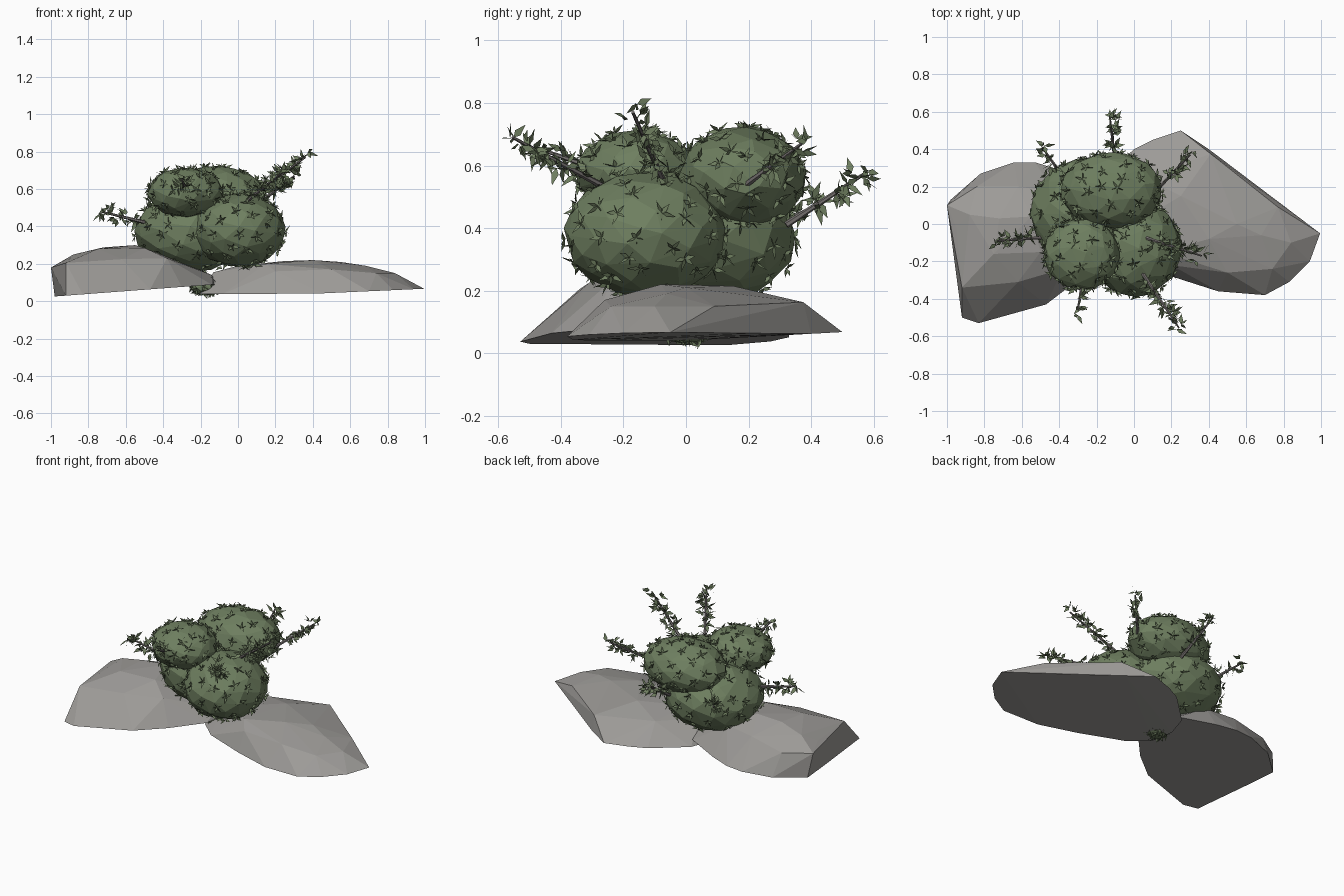
import bpy, bmesh, math, random
from mathutils import Vector, Matrix

random.seed(4)
cube = bpy.data.objects.get("Cube")
if cube:
    bpy.data.objects.remove(cube, do_unlink=True)


def material(name, r, g, b):
    m = bpy.data.materials.new(name)
    m.use_nodes = True
    m.diffuse_color = (r, g, b, 1)
    m.node_tree.nodes["Principled BSDF"].inputs["Base Color"].default_value = (r, g, b, 1)
    return m


STONE = material("warm grey stone", 0.335, 0.325, 0.31)
FOLIAGE = material("moss green", 0.155, 0.21, 0.115)
LEAF = material("leaf green", 0.155, 0.205, 0.113)
BARK = material("grey bark", 0.18, 0.165, 0.16)


def finish(name, bm, mat):
    mesh = bpy.data.meshes.new(name)
    bm.to_mesh(mesh)
    bm.free()
    mesh.materials.append(mat)
    obj = bpy.data.objects.new(name, mesh)
    bpy.context.collection.objects.link(obj)


def hull(name, points, mat):
    bm = bmesh.new()
    verts = [bm.verts.new(p) for p in points]
    res = bmesh.ops.convex_hull(bm, input=verts)
    junk = {v for v in res["geom_interior"] + res["geom_unused"]
            if isinstance(v, bmesh.types.BMVert)}
    bmesh.ops.delete(bm, geom=list(junk), context='VERTS')
    bmesh.ops.recalc_face_normals(bm, faces=bm.faces)
    finish(name, bm, mat)


def rock(name, outline, crown, bottom):
    """Flat base following an outline, capped by a faceted crown."""
    hull(name, [(x, y, bottom(x, y)) for x, y in outline] + crown, STONE)


# Two flat slabs of stone
rock("left_rock",
     [(.995, -.05), (.94, -.2), (.83, -.31), (.7, -.38), (.45, -.36), (.2, -.28),
      (-.08, -.17), (-.2, -.06), (-.23, .08), (-.19, .22), (0, .4), (.1, .45), (.25, .5),
      (.4, .4), (.65, .21)],
     [(.84, -.1, .15), (.74, -.24, .15), (.68, -.06, .19), (.5, -.26, .17), (.55, 0, .21),
      (.77, .09, .15), (.41, .375, .163), (.4, -.08, .22), (.25, .15, .215), (.15, -.15, .2),
      (0, 0, .19), (-.13, .03, .155), (.05, .25, .17), (.2, -.22, .16)],
     lambda x, y: .04 + .055 * max(0, y) + .045 * max(0, x - .4))

rock("right_rock",
     [(-.98, .13), (-.96, -.1), (-.92, -.5), (-.83, -.53), (-.65, -.48), (-.47, -.43), (-.3, -.3),
      (-.14, -.13), (-.11, .02), (-.18, .19), (-.4, .29), (-.53, .33), (-.64, .33), (-.82, .27)],
     [(-1, .1, .18), (-.95, -.02, .205), (-.92, -.34, .205), (-.88, .05, .25), (-.72, .03, .288),
      (-.75, -.16, .28), (-.55, .04, .3), (-.5, -.15, .285), (-.62, .2, .23), (-.84, .2, .18),
      (-.42, .17, .24), (-.28, -.02, .2), (-.14, 0, .14), (-.38, -.24, .23), (-.62, -.31, .225)],
     lambda x, y: .09 + .075 * (x + .12))


def random_direction():
    return Vector(random.gauss(0, 1) for _ in range(3)).normalized()


def spike(bm, root, direction, length, width):
    """One folded pointed leaf."""
    d = direction.normalized()
    side = d.orthogonal().normalized()
    side.rotate(Matrix.Rotation(random.uniform(0, math.tau), 3, d))
    mid = root + d * length * .35
    tip = root + d * length
    a, b, c, e = (bm.verts.new(p) for p in
                  (root, mid + side * width, tip, mid - side * width))
    bm.faces.new((a, b, c))
    bm.faces.new((a, c, e))


def tuft(bm, centre, normal, size):
    """Star of five leaves lifted slightly off a surface."""
    u = normal.orthogonal().normalized()
    u.rotate(Matrix.Rotation(random.uniform(0, math.tau), 3, normal))
    v = normal.cross(u)
    for k in range(5):
        t = math.tau * k / 5
        out = u * math.cos(t) + v * math.sin(t) + normal * random.uniform(.05, .8)
        spike(bm, centre, out, size * random.uniform(.7, 1.3), size * .2)


def sphere_directions(n):
    for i in range(n):
        z = 1 - (2 * i + 1) / n
        r, t = math.sqrt(1 - z * z), i * 2.39996
        d = Vector((r * math.cos(t), r * math.sin(t), z))
        yield (d + random_direction() * .1).normalized()


def on_lobe(centre, radii, d):
    return Vector(c + r * k for c, r, k in zip(centre, radii, d))


# Rounded masses of foliage: centre, radii, facets, tufts, tuft size
lobes = {
    "lower_right_lobe": ((-.25, .06, .365), (.305, .295, .212), 80, 72, .038),
    "lower_left_lobe": ((.005, -.13, .38), (.25, .262, .20), 80, 72, .038),
    "upper_back_lobe": ((-.12, .18, .56), (.275, .205, .165), 80, 68, .038),
    "upper_front_lobe": ((-.28, -.16, .58), (.205, .195, .135), 80, 58, .038),
    "root_lobe": ((-.17, 0, .075), (.085, .075, .045), 40, 30, .03),
}


def covered(p, own):
    return any(sum(((a - b) / s) ** 2 for a, b, s in zip(p, c, r)) < .95
               for name, (c, r, *_) in lobes.items() if name != own)


tufts = bmesh.new()
for name, (c, r, facets, count, size) in lobes.items():
    hull(name, [on_lobe(c, r, d) for d in sphere_directions(facets)], FOLIAGE)
    for d in sphere_directions(count):
        p = on_lobe(c, r, d)
        if not covered(p, name):
            n = Vector(a / b for a, b in zip(d, r)).normalized()
            tuft(tufts, p - n * .003, n, size)
finish("surface_leaves", tufts, LEAF)

# Twigs reaching out of the foliage, each in a loose cloud of leaves
twigs = [
    ((.02, -.06, .52), (.36, -.17, .77)),
    ((.03, -.24, .52), (.24, -.555, .69)),
    ((.12, .18, .53), (.3, .37, .67)),
    ((-.1, .32, .41), (-.13, .58, .58)),
    ((-.4, .28, .4), (-.49, .41, .47)),
    ((-.45, -.07, .41), (-.735, -.09, .48)),
    ((-.27, -.26, .58), (-.3, -.46, .65)),
]
leaves, stems = bmesh.new(), bmesh.new()
for start, end in twigs:
    start, end = Vector(start), Vector(end)
    axis = end - start
    turn = axis.to_track_quat('Z', 'Y').to_matrix().to_4x4()
    bmesh.ops.create_cone(stems, cap_ends=True, segments=6, radius1=.011, radius2=.005,
                          depth=axis.length,
                          matrix=Matrix.Translation((start + end) / 2) @ turn)
    steps = max(5, round(axis.length / .036))
    for i in range(steps):
        f = .3 + .7 * i / (steps - 1)
        for _ in range(2):
            offset = random_direction() * random.uniform(.01, .035)
            for _ in range(3):
                out = random_direction() + offset.normalized() * .5 + axis.normalized() * .2
                spike(leaves, start + axis * f + offset, out, random.uniform(.035, .065), .012)
finish("twig_stems", stems, BARK)
finish("twig_leaves", leaves, LEAF)
